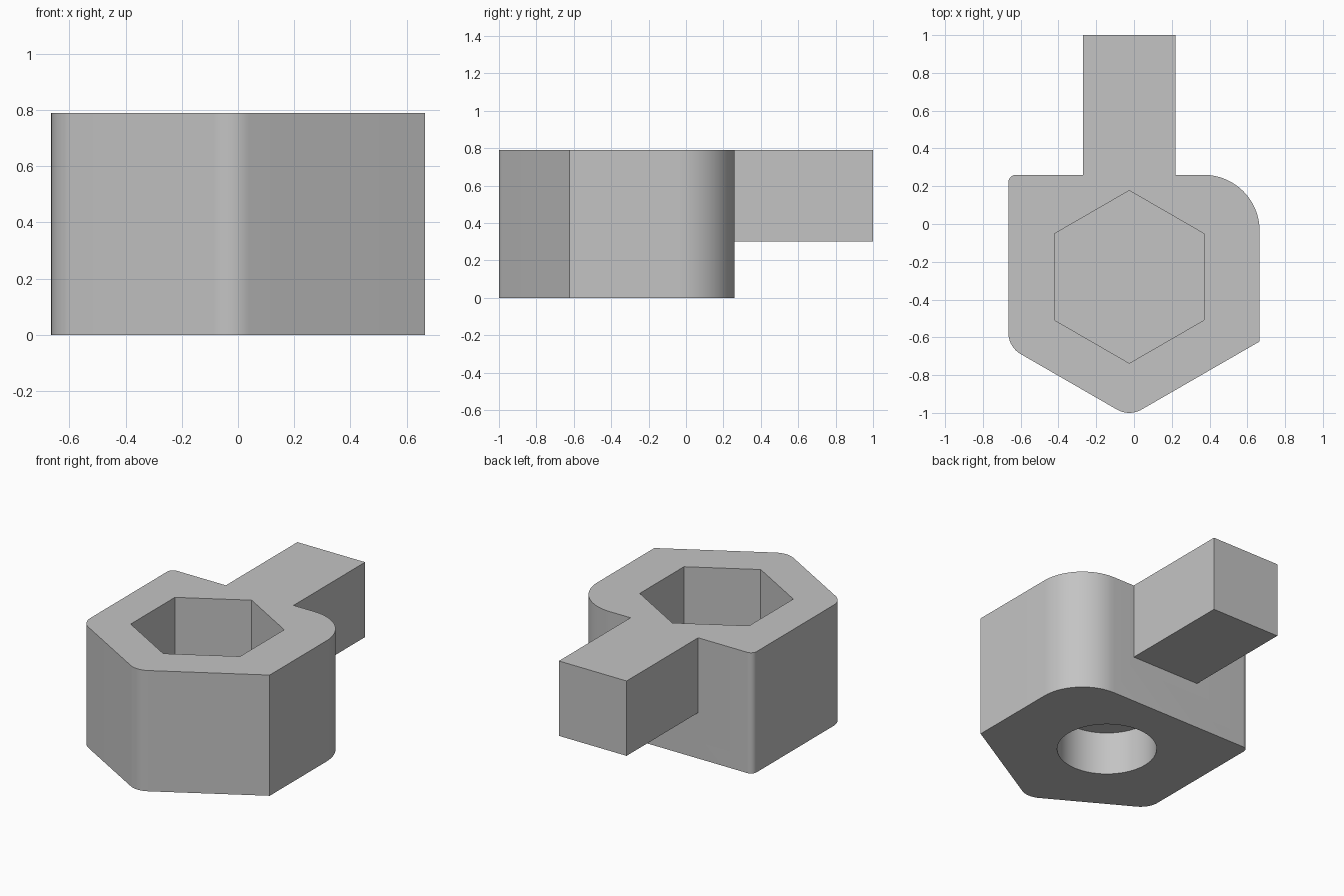
import bpy, bmesh, math
from mathutils import Vector

cube = bpy.data.objects.get("Cube")
if cube:
    bpy.data.objects.remove(cube, do_unlink=True)

HEIGHT = 0.79
ARM_BASE = 0.30
BORE_X, BORE_Y = -0.025, -0.28

grey = bpy.data.materials.new("light grey")
grey.use_nodes = True
colour = (0.55, 0.55, 0.55, 1)
grey.diffuse_color = colour
grey.node_tree.nodes["Principled BSDF"].inputs["Base Color"].default_value = colour


def prism(name, outline, z0, z1):
    """Extrude a counter-clockwise outline from z0 to z1."""
    bm = bmesh.new()
    base = bm.faces.new([bm.verts.new((x, y, z0)) for x, y in outline])
    top = bmesh.ops.extrude_face_region(bm, geom=[base])["geom"]
    verts = [g for g in top if isinstance(g, bmesh.types.BMVert)]
    bmesh.ops.translate(bm, verts=verts, vec=(0, 0, z1 - z0))
    bmesh.ops.recalc_face_normals(bm, faces=bm.faces)
    mesh = bpy.data.meshes.new(name)
    bm.to_mesh(mesh)
    bm.free()
    mesh.materials.append(grey)
    obj = bpy.data.objects.new(name, mesh)
    bpy.context.collection.objects.link(obj)
    return obj


def rounded(corners):
    """Turn (x, y, radius) convex corners into an outline with tangent arcs."""
    points = []
    for i, (x, y, r) in enumerate(corners):
        p = Vector((x, y))
        if r == 0:
            points.append(p)
            continue
        a = (Vector(corners[i - 1][:2]) - p).normalized()
        b = (Vector(corners[(i + 1) % len(corners)][:2]) - p).normalized()
        half = a.angle(b) / 2
        centre = p + (a + b).normalized() * r / math.sin(half)
        sweep = math.pi - 2 * half
        start = p + a * r / math.tan(half) - centre
        a0 = math.atan2(start.y, start.x)
        steps = max(6, round(sweep / math.radians(5)))
        for k in range(steps + 1):
            t = a0 + sweep * k / steps
            points.append(centre + Vector((math.cos(t), math.sin(t))) * r)
    return points


def ring(radius, sides):
    """Regular polygon round the bore axis, with a corner on the y axis."""
    turns = [math.pi / 2 + math.tau * k / sides for k in range(sides)]
    return [(BORE_X + radius * math.cos(t), BORE_Y + radius * math.sin(t)) for t in turns]


def combine(target, other, operation):
    mod = target.modifiers.new(operation.lower(), "BOOLEAN")
    mod.object, mod.operation, mod.solver = other, operation, "EXACT"
    bpy.context.view_layer.objects.active = target
    bpy.ops.object.modifier_apply(modifier=mod.name)
    bpy.data.objects.remove(other, do_unlink=True)


# Pointed body with rounded corners
body = prism("socket_body", rounded([
    (BORE_X, -1.02, 0.13),
    (0.665, -0.622, 0),
    (0.665, 0.26, 0.295),
    (-0.665, 0.26, 0.04),
    (-0.665, -0.651, 0.13),
]), 0, HEIGHT)

# Square arm at the back
arm = prism("arm", [(-0.27, 0.22), (0.22, 0.22), (0.22, 1), (-0.27, 1)], ARM_BASE, HEIGHT)
combine(body, arm, "UNION")

# Hexagonal pocket from above and round blind bore from below
combine(body, prism("hex_cutter", ring(0.457, 6), ARM_BASE, HEIGHT + 0.1), "DIFFERENCE")
combine(body, prism("bore_cutter", ring(0.295, 64), -0.1, 0.28), "DIFFERENCE")

bpy.ops.object.select_all(action="DESELECT")
body.select_set(True)
bpy.context.view_layer.objects.active = body
bpy.ops.object.shade_smooth_by_angle(angle=math.radians(25))
